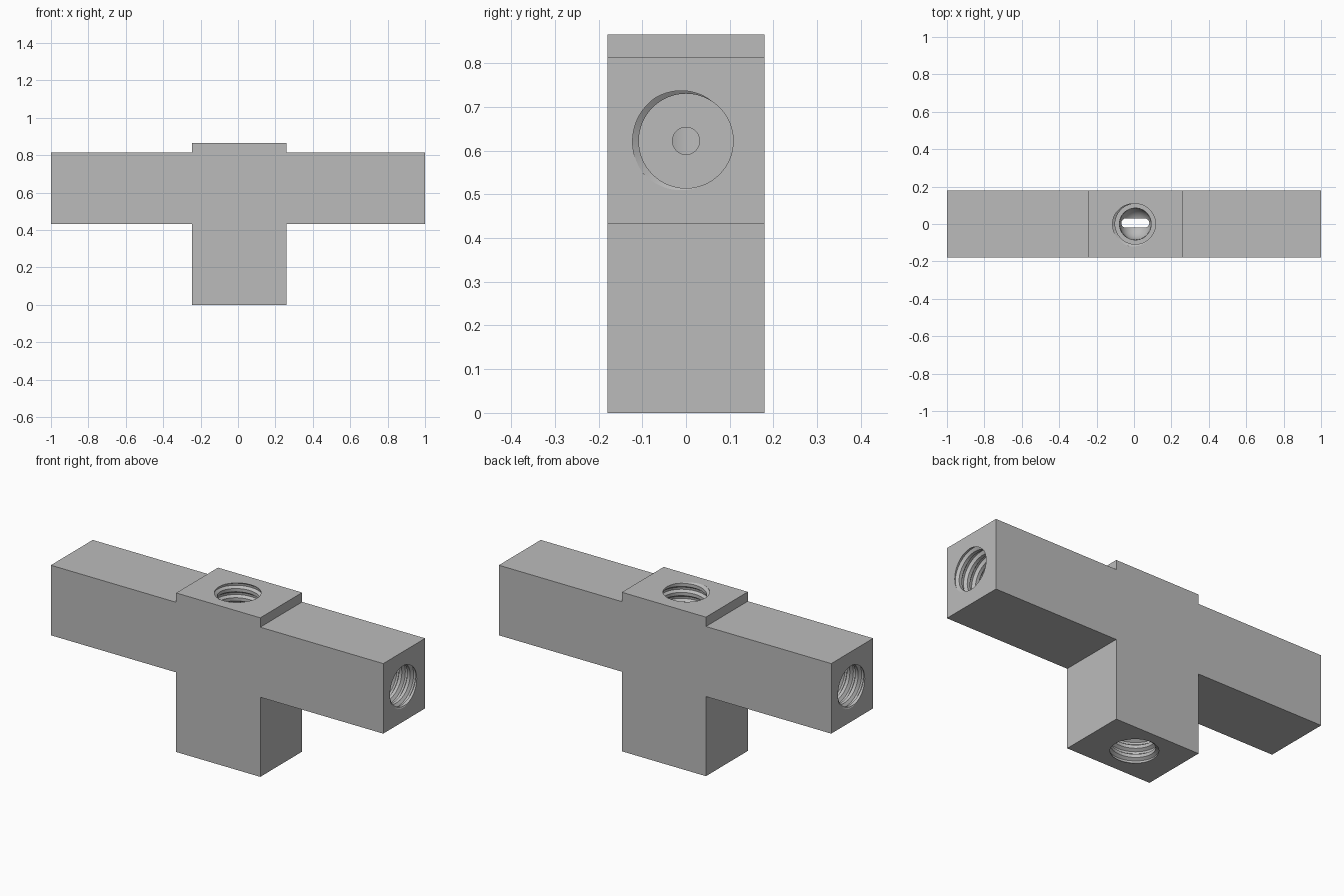
import bpy, bmesh, math
from mathutils import Matrix, Vector

cube = bpy.data.objects.get("Cube")
if cube:
    bpy.data.objects.remove(cube, do_unlink=True)

grey = bpy.data.materials.new("machined grey")
grey.use_nodes = True
grey.diffuse_color = (0.5, 0.5, 0.5, 1)
grey.node_tree.nodes["Principled BSDF"].inputs["Base Color"].default_value = (0.5, 0.5, 0.5, 1)

CX, PORT_Z, TOP = 0.007, 0.622, 0.865
MINOR, MAJOR, PITCH = 0.108, 0.123, 0.05


def make_object(name, bm, matrix=Matrix()):
    bmesh.ops.recalc_face_normals(bm, faces=bm.faces)
    mesh = bpy.data.meshes.new(name)
    bm.to_mesh(mesh)
    bm.free()
    mesh.materials.append(grey)
    obj = bpy.data.objects.new(name, mesh)
    obj.matrix_world = matrix
    bpy.context.collection.objects.link(obj)
    return obj


def prism(name, outline, to_point, sweep):
    """Extrude a flat outline along the sweep vector."""
    bm = bmesh.new()
    face = bm.faces.new([bm.verts.new(to_point(a, b)) for a, b in outline])
    ext = bmesh.ops.extrude_face_region(bm, geom=[face])["geom"]
    bmesh.ops.translate(bm, vec=sweep, verts=[v for v in ext if isinstance(v, bmesh.types.BMVert)])
    return make_object(name, bm)


def frame(point, direction):
    """Local z runs from the point along the direction."""
    turn = Vector(direction).to_track_quat("Z", "Y").to_matrix().to_4x4()
    return Matrix.Translation(point) @ turn


def cylinder(name, radius, start, end):
    bm = bmesh.new()
    length = (Vector(end) - Vector(start)).length
    bmesh.ops.create_cone(bm, cap_ends=True, segments=64, radius1=radius, radius2=radius,
                          depth=length, matrix=Matrix.Translation((0, 0, length / 2)))
    return make_object(name, bm, frame(start, Vector(end) - Vector(start)))


def helix(name, depth, point, outward):
    """Solid screw that cuts the thread; rows follow the helix, joined across the seam."""
    n, steps = 4, 64
    rows = n * (math.ceil(depth / PITCH) + 1) + 1
    radii = [MINOR - 0.004, MINOR - 0.003, MAJOR, MAJOR - 0.002]
    bm = bmesh.new()
    grid = [[bm.verts.new((radii[j % n] * math.cos(math.tau * i / steps),
                           radii[j % n] * math.sin(math.tau * i / steps),
                           (j / n + i / steps) * PITCH)) for j in range(rows)]
            for i in range(steps)]
    for i in range(steps):
        last = i == steps - 1
        right, shift = grid[(i + 1) % steps], n if last else 0
        for j in range(rows - 1 - shift):
            bm.faces.new((grid[i][j], right[j + shift], right[j + 1 + shift], grid[i][j + 1]))
    # close each open end with a fan
    for z, low in ((PITCH / 2, True), (rows / n * PITCH, False)):
        hub = bm.verts.new((0, 0, z))
        for e in [e for e in bm.edges if len(e.link_faces) == 1]:
            if all((v.co.z < depth / 2) == low for v in e.verts):
                bm.faces.new((e.verts[0], e.verts[1], hub))
    base = Vector(point) - Vector(outward) * (depth - 0.015)
    return make_object(name, bm, frame(base, outward))


def cut(target, cutter):
    mod = target.modifiers.new("cut", "BOOLEAN")
    mod.operation, mod.solver, mod.object = "DIFFERENCE", "EXACT", cutter
    bpy.context.view_layer.update()
    bpy.context.view_layer.objects.active = target
    bpy.ops.object.modifier_apply(modifier=mod.name)
    bpy.data.objects.remove(cutter, do_unlink=True)


# cross-shaped block
x0, x1, low, high = -0.246, 0.26, 0.433, 0.814
outline = [(x0, 0), (x1, 0), (x1, low), (1, low), (1, high), (x1, high),
           (x1, TOP), (x0, TOP), (x0, high), (-1, high), (-1, low), (x0, low)]
body = prism("manifold_block", outline, lambda x, z: (x, -0.18, z), (0, 0.36, 0))

# four threaded ports
ports = [((1, 0, PORT_Z), (1, 0, 0), 0.32), ((-1, 0, PORT_Z), (-1, 0, 0), 0.32),
         ((CX, 0, TOP), (0, 0, 1), 0.2), ((CX, 0, 0), (0, 0, -1), 0.25)]
for point, out, depth in ports:
    p, d = Vector(point), Vector(out)
    cut(body, cylinder("pilot_cutter", MINOR, p - d * depth, p + d * 0.05))
    cut(body, helix("thread_cutter", depth, p, d))

# inner chamber with a rounded floor, slot and cross passage
cut(body, cylinder("chamber_cutter", 0.085, (CX, 0, 0.54), (CX, 0, 0.7)))
ball = bmesh.new()
bmesh.ops.create_uvsphere(ball, u_segments=48, v_segments=24, radius=0.0845)
cut(body, make_object("chamber_floor_cutter", ball, Matrix.Translation((CX, 0, 0.541))))
slot = []
for side, start in ((1, -90), (-1, 90)):
    for k in range(9):
        a = math.radians(start + k * 22.5)
        slot.append((CX + side * 0.05 + 0.025 * math.cos(a), 0.005 + 0.025 * math.sin(a)))
cut(body, prism("slot_cutter", slot, lambda x, y: (x, y, 0.2), (0, 0, 0.35)))
cut(body, cylinder("passage_cutter", 0.031, (CX, 0, PORT_Z), (0.75, 0, PORT_Z)))

# smooth round walls, crisp edges
bpy.ops.object.select_all(action="DESELECT")
body.select_set(True)
bpy.context.view_layer.objects.active = body
bpy.ops.object.shade_smooth_by_angle(angle=math.radians(30))
